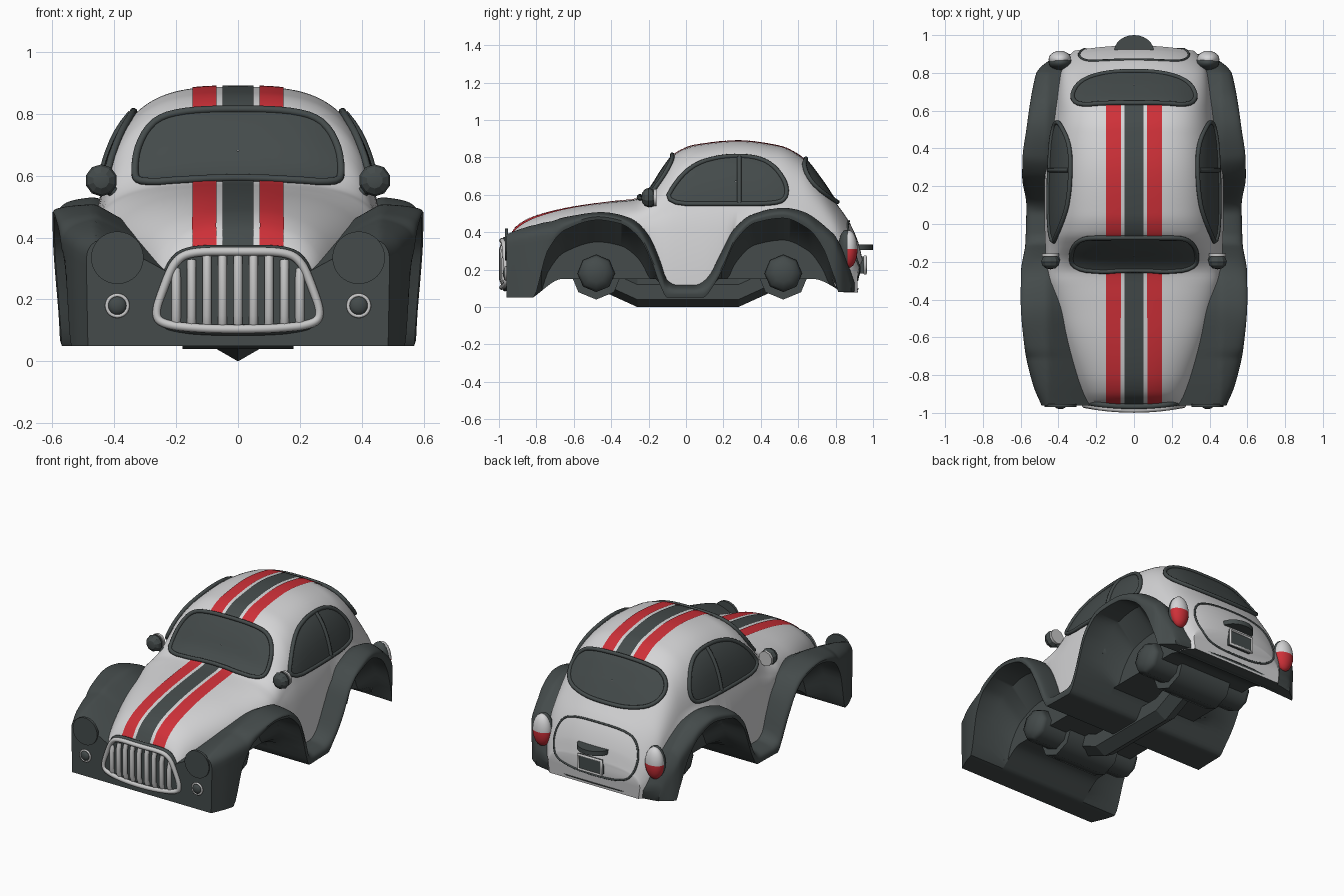
import bpy, bmesh, math
from mathutils import Vector, Matrix
from mathutils.bvhtree import BVHTree

if "Cube" in bpy.data.objects:
    bpy.data.objects.remove(bpy.data.objects["Cube"])


def mat(name, c):
    m = bpy.data.materials.new(name)
    m.diffuse_color = (*c, 1)
    m.use_nodes = True
    m.node_tree.nodes["Principled BSDF"].inputs["Base Color"].default_value = m.diffuse_color
    return m


WHITE = mat("white paint", (0.66, 0.66, 0.67))
DARK = mat("dark grey", (0.058, 0.07, 0.07))
RED = mat("red paint", (0.62, 0.03, 0.04))
CHROME = mat("light grey metal", (0.57, 0.57, 0.57))


def finish(name, bm, mats, smooth=40):
    bmesh.ops.recalc_face_normals(bm, faces=bm.faces)
    me = bpy.data.meshes.new(name)
    bm.to_mesh(me)
    bm.free()
    for m in mats:
        me.materials.append(m)
    if smooth:
        for p in me.polygons:
            p.use_smooth = True
        me.set_sharp_from_angle(angle=math.radians(smooth))
    ob = bpy.data.objects.new(name, me)
    bpy.context.collection.objects.link(ob)
    return ob


def loft(name, rings, m, closed=True, smooth=40):
    bm = bmesh.new()
    vs = [[bm.verts.new(p) for p in r] for r in rings]
    n = len(rings[0])
    for a, b in zip(vs, vs[1:]):
        for i in range(n if closed else n - 1):
            j = (i + 1) % n
            bm.faces.new((a[i], a[j], b[j], b[i]))
    if closed:
        bm.faces.new(vs[0])
        bm.faces.new(vs[-1])
    return finish(name, bm, [m], smooth)


def tube(name, pts, r, m, cyclic=False):
    cu = bpy.data.curves.new(name, 'CURVE')
    cu.dimensions = '3D'
    cu.bevel_depth, cu.bevel_resolution, cu.use_fill_caps = r, 2, True
    s = cu.splines.new('POLY')
    s.points.add(len(pts) - 1)
    for q, p in zip(s.points, pts):
        q.co = (*p, 1)
    s.use_cyclic_u = cyclic
    cu.materials.append(m)
    bpy.context.collection.objects.link(bpy.data.objects.new(name, cu))


def prim(name, kind, loc, scale, m, rot=(0, 0), seg=24, smooth=40):
    bm = bmesh.new()
    if kind == 'cube':
        bmesh.ops.create_cube(bm, size=2)
    elif kind == 'ball':
        bmesh.ops.create_uvsphere(bm, u_segments=seg, v_segments=max(6, seg // 2), radius=1)
    else:
        bmesh.ops.create_cone(bm, cap_ends=True, segments=seg, radius1=1, radius2=1, depth=2)
    R = Matrix.Rotation(rot[1], 4, 'Y') @ Matrix.Rotation(rot[0], 4, 'X')
    bmesh.ops.transform(bm, verts=bm.verts, matrix=Matrix.Translation(loc) @ R @ Matrix.Diagonal((*scale, 1)))
    return finish(name, bm, [m], smooth)


def table(*kv):
    """Smooth monotone interpolation through (y, value) pairs."""
    d = [(b[1] - a[1]) / (b[0] - a[0]) for a, b in zip(kv, kv[1:])]
    s = [d[0]] + [2 * a * b / (a + b) if a * b > 0 else 0 for a, b in zip(d, d[1:])] + [d[-1]]

    def f(y):
        y = min(max(y, kv[0][0]), kv[-1][0])
        i = next(k for k in range(len(d)) if y <= kv[k + 1][0])
        h = kv[i + 1][0] - kv[i][0]
        t = (y - kv[i][0]) / h
        return ((2*t**3 - 3*t*t + 1) * kv[i][1] + (t**3 - 2*t*t + t) * h * s[i]
                + (3*t*t - 2*t**3) * kv[i + 1][1] + (t**3 - t*t) * h * s[i + 1])
    return f


# lower edge with wheel arches; the arch roof falls away towards the middle
low = table((-.96, .05), (-.82, .05), (-.74, .3), (-.65, .41), (-.47, .465), (-.35, .445), (-.25, .37),
            (-.18, .23), (-.14, .12), (-.1, .05), (.09, .05), (.15, .12), (.2, .21), (.27, .36), (.37, .45),
            (.52, .475), (.65, .42), (.73, .32), (.8, .14), (.83, .08), (.95, .08))
lo = table((-.82, .05), (-.66, .15), (.68, .15), (.84, .08))
roof = lambda x, y: max(low(y) - .9 * max(0, .43 - max(x, .3)), min(low(y), lo(y)))
# white body profiles
top = table((-.95, .368), (-.9, .435), (-.8, .487), (-.6, .535), (-.4, .562), (-.26, .578), (-.2, .62), (-.12, .74),
            (-.05, .825), (.05, .865), (.28, .888), (.5, .86), (.62, .8), (.72, .68), (.8, .56), (.87, .46),
            (.92, .35), (.945, .25))
wid = table((-.95, .26), (-.8, .32), (-.5, .415), (-.2, .465), (.1, .475), (.4, .465), (.6, .435), (.8, .39),
            (.9, .36), (.945, .32))
waist = table((-.95, .22), (-.5, .33), (-.2, .42), (.6, .42), (.8, .33), (.9, .2), (.945, .15))
power = table((-.95, 2.6), (-.4, 2.65), (-.1, 3.2), (.6, 3.2), (.8, 2.6))
taper = table((-.3, 0), (-.1, .13), (.6, .13), (.8, .03))


def ring(y, half):
    warp = lambda x: y - .28 * x * x * min(1, max(0, (y - .8) / .14))
    return [(x, warp(x), z) for x, z in half] + [(-x, warp(x), z) for x, z in reversed(half) if x > 1e-6]


def body_ring(y):
    w, zt, zs, n = wid(y), top(y), waist(y), power(y)
    k = min(1, max(0, (low(y) - .3) / .08))
    lift = .01 if y < .84 else -.002
    half = [(x, roof(x, y) + lift) for x in (w * .96 * (1 - k) + .3 * k, w * .97 * (1 - k) + min(.43, w * .95) * k)]
    for i in range(21):
        t = math.pi / 2 * (1 - i / 20)
        h = max(0, math.cos(t)) ** (2 / n)
        x = 0 if i == 20 else w * math.sin(t) ** (2 / n) * (1 - taper(y) * h ** .6)
        half.append((x, max(zs + (zt - zs) * h, roof(x, y) + lift)))
    return ring(y, half)


ys = [-.95 + 1.87 * i / 90 for i in range(91)] + [.926, .932, .938, .942, .945]
body = loft("body_shell", [body_ring(y) for y in ys], WHITE)
body.data.materials.append(DARK)
for p in body.data.polygons:      # underside is dark
    p.material_index = int(p.normal.z < -.25 and p.center.z < .5)
bvh = BVHTree.FromPolygons([v.co for v in body.data.vertices], [p.vertices for p in body.data.polygons])

# fenders, running boards, floor and block between the wheel wells
ftop = table((-.96, .43), (-.8, .465), (-.6, .497), (-.45, .513), (-.3, .485), (-.2, .4), (-.14, .27), (-.1, .16),
             (-.05, .13), (.05, .13), (.12, .18), (.18, .29), (.25, .42), (.35, .5), (.52, .54), (.62, .528),
             (.7, .49), (.8, .41), (.88, .32), (.94, .2))
fwid = table((-.96, .49), (-.85, .535), (-.65, .58), (-.4, .6), (-.25, .598), (-.1, .575), (.1, .57), (.25, .592),
             (.35, .59), (.5, .57), (.7, .54), (.85, .5), (.94, .42))


def fender_ring(y):
    w, zt, zl = fwid(y), ftop(y), low(y)
    zs = max(zl + .01, zt - .12)
    xi = min(w * .9, .43)
    half = [(.3, min(zl, lo(y))), (.3, roof(.3, y)), (xi, roof(xi, y)), (w * .99, zl)]
    for i in range(25):
        t = math.pi / 2 * (1 - i / 24)
        x = 0 if i == 24 else w * math.sin(t) ** .55
        z = zs + (zt - zs) * max(0, math.cos(t)) ** .55 - .6 * max(0, .46 - max(x, .2))
        half.append((x, max(z, roof(x, y) + .018)))
    return ring(y, half)


loft("fenders_and_floor", [fender_ring(-.96 + 1.89 * i / 130) for i in range(131)], DARK)

# axles and drive shaft
for side, y in (("front", -.48), ("rear", .52)):
    prim(side + "_axle_barrel", 'cyl', (0, y, .175), (.135, .135, .18), DARK, (0, math.pi / 2), 8, 60)
    prim(side + "_axle", 'cyl', (0, y, .18), (.1, .1, .33), DARK, (0, math.pi / 2), 8, 60)
    for s in (1, -1):
        prim(side + "_axle_end", 'ball', (s * .33, y, .18), (.1, .1, .05), DARK, (0, math.pi / 2), 8, 60)
loft("drive_shaft", [[(.08 * math.sin(k * math.pi / 3), y, z - .08 * math.cos(k * math.pi / 3)) for k in range(6)]
                     for y, z in ((-.48, .18), (-.26, .08), (.28, .08), (.5, .18))], DARK, smooth=0)


def project(a, b, axis, s, off):
    """Drop a point of a flat drawing on to the body."""
    o, d = (Vector((s * 2, a, b)), Vector((-s, 0, 0))) if axis == 'x' else (Vector((a, s * 2, b)), Vector((0, -s, 0)))
    if axis == 'z':
        o, d = Vector((a, b, 2)), Vector((0, 0, -1))
    p, n, _, _ = bvh.ray_cast(o, d)
    if p is None:
        p, n, _, _ = bvh.find_nearest(o + d * 1.8)
    if n.dot(d) > 0:
        n = -n
    return p + n * off


def rounded(pts, times=3):
    for _ in range(times):
        pts = [(p[0] * (1 - k) + q[0] * k, p[1] * (1 - k) + q[1] * k)
               for p, q in zip(pts, pts[1:] + pts[:1]) for k in (.25, .75)]
    return pts


def mirrored(half):
    return half + [(-x, z) for x, z in reversed(half) if x > 0]


def window(name, outline, axis, s):
    o = rounded(outline, 2)
    cx, cz = sum(p[0] for p in o) / len(o), sum(p[1] for p in o) / len(o)
    rings = [[project(cx + (x - cx) * k, cz + (z - cz) * k, axis, s, .009) for x, z in o]
             for k in (1, .85, .7, .55, .4, .25, .1, .01)]
    loft(name, [r + r[:1] for r in rings], DARK, closed=False)
    tube(name + "_frame", rings[0], .012, DARK, True)


# windows
window("windshield", mirrored([(0, .81), (.16, .806), (.265, .78), (.32, .7), (.335, .6), (.315, .57),
                               (.15, .58), (0, .588)]), 'y', -1)
window("rear_window", mirrored([(0, .79), (.2, .78), (.29, .74), (.33, .66), (.29, .59), (.15, .56), (0, .556)]), 'y', 1)
for s in (1, -1):
    window("side_window", [(-.115, .55), (-.05, .67), (.05, .762), (.2, .802), (.36, .8), (.46, .76), (.53, .67),
                           (.54, .59), (.49, .55), (.2, .55)], 'x', s)
    tube("window_divider", [project(.285, .555 + .24 * i / 8, 'x', s, .01) for i in range(9)], .012, DARK)

# painted stripes over hood and roof
for name, x0, x1, m in (("centre_stripe", -.05, .05, DARK), ("red_stripe", .07, .147, RED), ("red_stripe", -.147, -.07, RED)):
    for a, b in ((-.949, -.2), (-.07, .64)):
        loft(name, [[project(x0 + (x1 - x0) * k / 4, a + (b - a) * i / 60, 'z', 1, .004) for k in range(5)]
                    for i in range(61)], m, closed=False)

# trunk lid seam, handle and plate
lid = rounded(mirrored([(0, .46), (.16, .455), (.26, .42), (.3, .3), (.26, .19), (.15, .15), (0, .145)]))
tube("trunk_seam", [project(x, z, 'y', 1, .001) for x, z in lid], .006, DARK, True)
prim("trunk_handle", 'cyl', (0, .915, .32), (.105, .085, .014), DARK)
prim("rear_plate", 'cube', (0, .945, .225), (.08, .014, .045), DARK, smooth=0)
tube("rear_plate_frame", [(x, .958, z) for x, z in ((-.08, .18), (.08, .18), (.08, .27), (-.08, .27))], .009, CHROME, True)

# grille
gy = lambda x: -.985 + .36 * x * x
gr = rounded(mirrored([(0, .355), (.15, .355), (.205, .325), (.24, .24), (.27, .15), (.24, .118), (.12, .106), (0, .104)]))
tube("grille_ring", [(x, gy(x), z) for x, z in gr], .014, CHROME, True)
tube("grille_ring_base", [(x * 1.02, gy(x) + .018, .23 + (z - .23) * 1.05) for x, z in gr], .015, DARK, True)
loft("grille_backing", [[(x * .97, y, .23 + (z - .23) * .97) for x, z in gr] for y in (-.94, -.966)], DARK)
for i in range(-4, 5):
    x = i * .05
    zt = .345 - 1.3 * max(0, abs(x) - .09) ** 1.5
    tube("grille_bar", [(x, gy(x) + .012, .12), (x, gy(x), .15), (x, gy(x), zt - .04), (x, gy(x) + .012, zt)], .015, CHROME)

for s in (1, -1):
    # headlights and fog lights
    prim("headlight", 'cyl', (s * .39, -.96, .335), (.085, .085, .008), DARK, (math.pi / 2, 0), 32)
    prim("fog_light", 'ball', (s * .39, -.962, .18), (.031, .018, .031), DARK, seg=16)
    tube("fog_light_ring", [(s * .39 + .034 * math.cos(k * math.pi / 12), -.964, .18 + .034 * math.sin(k * math.pi / 12))
                            for k in range(24)], .006, CHROME, True)
    # tail lights: white above, red below
    prim("tail_light_base", 'ball', (s * .39, .855, .31), (.062, .04, .103), DARK)
    tl = prim("tail_light", 'ball', (s * .392, .872, .31), (.06, .045, .1), WHITE)
    tl.data.materials.append(RED)
    for p in tl.data.polygons:
        p.material_index = int(p.center.z < .3)
    # mirrors
    prim("mirror_head", 'ball', (s * .442, -.2, .585), (.052, .052, .04), DARK, (math.pi / 2, 0), 10, 20)
    prim("mirror_glass", 'cyl', (s * .442, -.165, .585), (.046, .046, .008), CHROME, (math.pi / 2, 0), 10)
    tube("mirror_stalk", [(s * .43, -.19, .565), (s * .345, -.165, .51)], .018, DARK)
